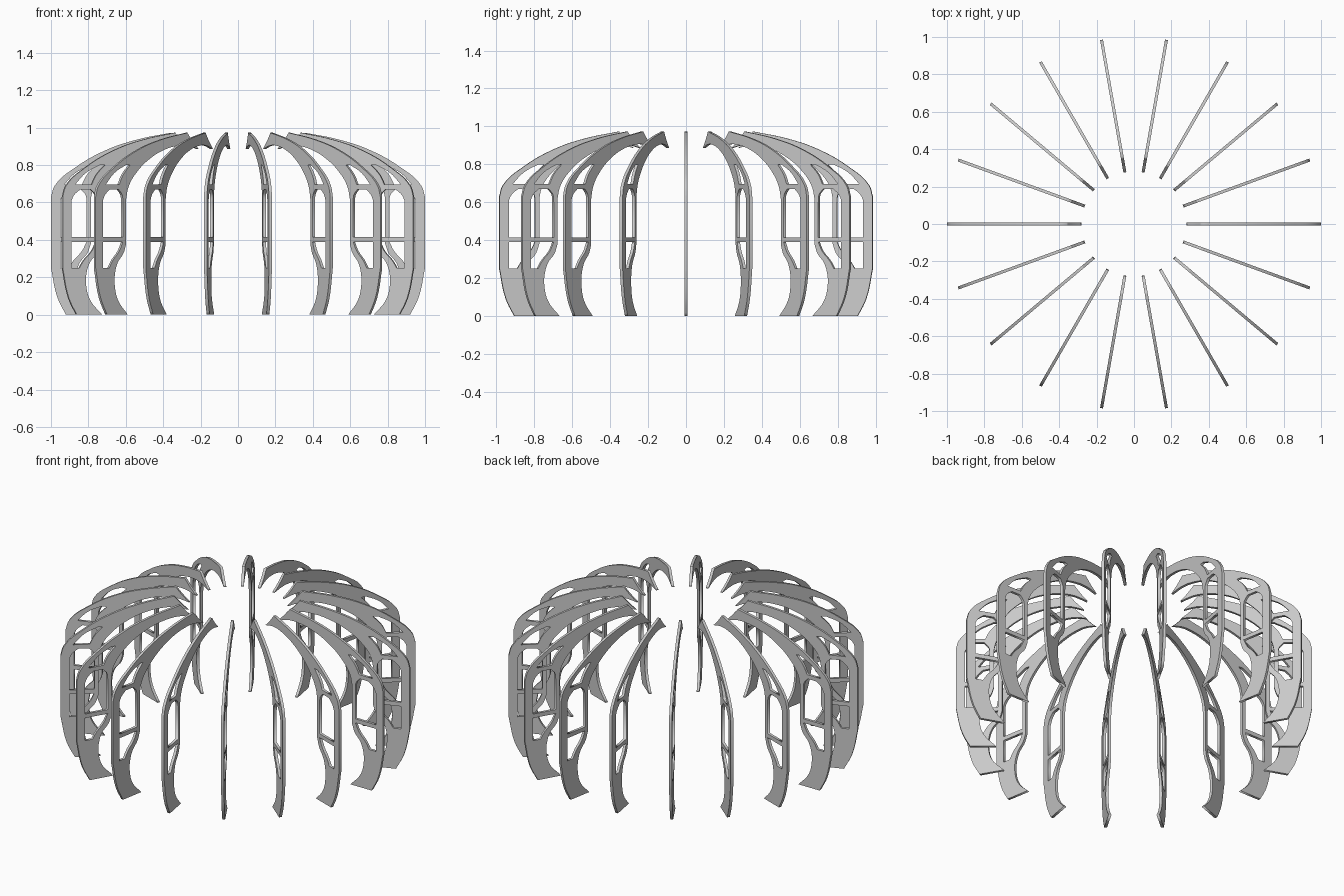
import bpy
import math

if "Cube" in bpy.data.objects:
    bpy.data.objects.remove(bpy.data.objects["Cube"])

COUNT, HALF_THICK = 18, 0.008

# Closed outlines in (radius, height); a third value of 1 marks a sharp corner
outline = [
    (0.92, 0, 1), (0.965, 0.09), (1.0, 0.25, 1), (1.0, 0.63, 1), (0.98, 0.69),
    (0.866, 0.79), (0.706, 0.88), (0.545, 0.935), (0.36, 0.973, 1), (0.325, 0.93),
    (0.28, 0.885, 1), (0.36, 0.905), (0.43, 0.903), (0.52, 0.882), (0.62, 0.835),
    (0.71, 0.765), (0.77, 0.685), (0.787, 0.62, 1), (0.787, 0.38, 1), (0.805, 0.33),
    (0.845, 0.28), (0.865, 0.22), (0.867, 0.16), (0.845, 0.08), (0.775, 0, 1),
]
window = [
    (0.95, 0.415, 1), (0.95, 0.61, 1), (0.935, 0.64), (0.90, 0.67, 1),
    (0.84, 0.67, 1), (0.815, 0.64), (0.81, 0.60, 1), (0.81, 0.415, 1),
]
lower_window = [
    (0.95, 0.39, 1), (0.95, 0.25, 1), (0.905, 0.25, 1), (0.88, 0.29),
    (0.835, 0.34), (0.81, 0.39, 1),
]
upper_window = [
    (0.93, 0.695, 1), (0.87, 0.757), (0.79, 0.80, 1), (0.76, 0.80, 1),
    (0.81, 0.745), (0.835, 0.695, 1),
]


def add_outline(curve, points):
    spline = curve.splines.new('BEZIER')
    spline.bezier_points.add(len(points) - 1)
    spline.use_cyclic_u = True
    for bp, p in zip(spline.bezier_points, points):
        bp.co = (p[0], p[1], 0)
        kind = 'VECTOR' if len(p) > 2 else 'AUTO'
        bp.handle_left_type = bp.handle_right_type = kind


# Flat rib plate with cut-out windows
rib = bpy.data.curves.new("rib_profile", 'CURVE')
rib.dimensions = '2D'
rib.fill_mode = 'BOTH'
rib.extrude = HALF_THICK
rib.resolution_u = 5
for pts in (outline, window, lower_window, upper_window):
    add_outline(rib, pts)

# Convert the plate to a mesh shared by every rib
source = bpy.data.objects.new("rib_source", rib)
bpy.context.collection.objects.link(source)
bpy.context.view_layer.update()
deps = bpy.context.evaluated_depsgraph_get()
mesh = bpy.data.meshes.new_from_object(source.evaluated_get(deps))
mesh.name = "rib_plate"
bpy.data.objects.remove(source)

# Ring of ribs standing upright around the centre
for i in range(COUNT):
    ob = bpy.data.objects.new(f"rib_{i + 1:02d}", mesh)
    ob.rotation_euler = (math.pi / 2, 0, 2 * math.pi * i / COUNT)
    bpy.context.collection.objects.link(ob)
